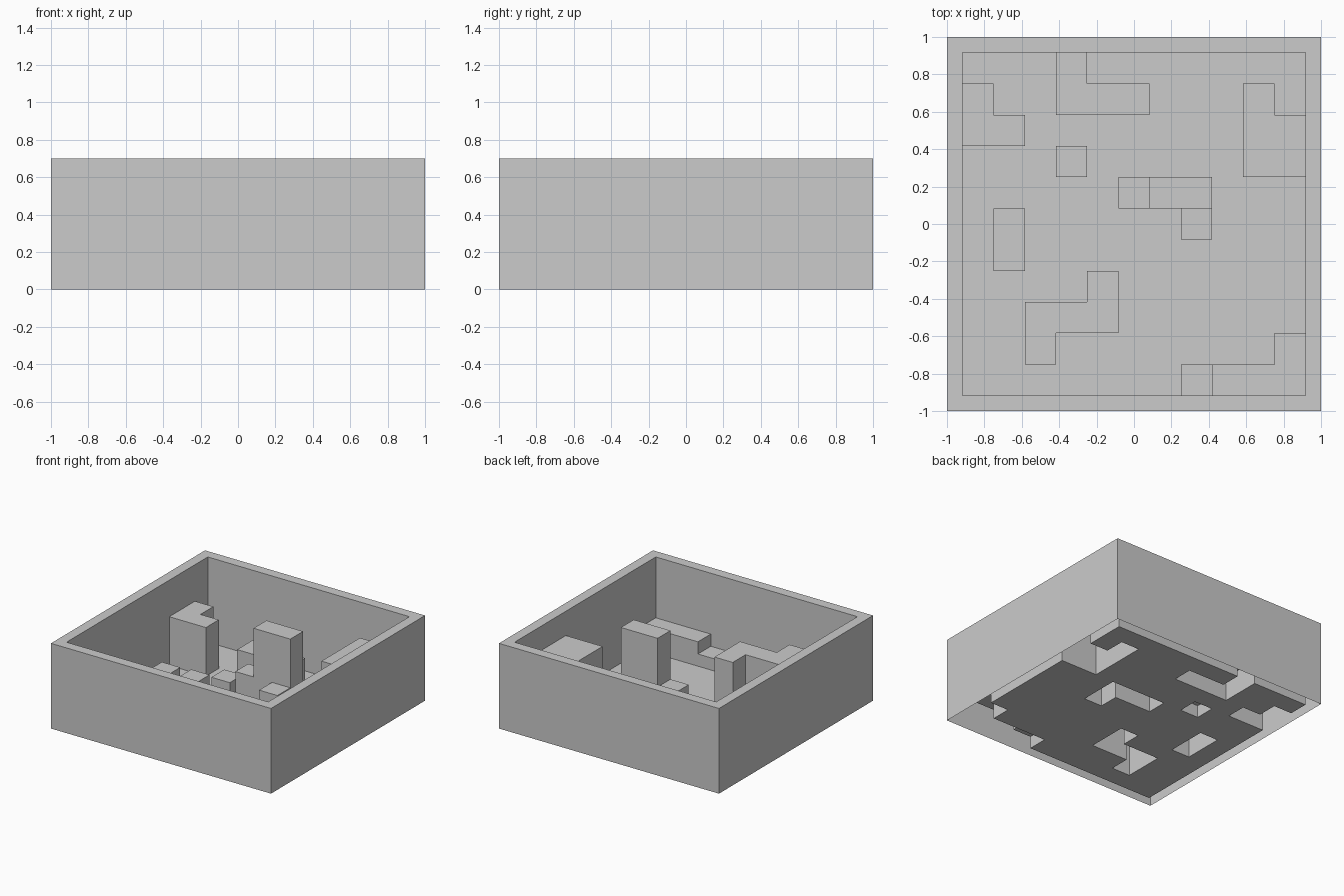
import bpy, bmesh

if "Cube" in bpy.data.objects:
    bpy.data.objects.remove(bpy.data.objects["Cube"])

CELL, RIM_H, N = 1 / 6, 0.7, 11
# grid lines: thin rim cell, 11 full cells, thin rim cell
LINES = [-1] + [(-5.5 + k) * CELL for k in range(N + 1)] + [1]

# raised blocks: height -> cell rectangles (col0, row0, col1, row1), inclusive
BLOCKS = [
    (0.4, [(0, 8, 1, 8), (0, 9, 0, 9)]),                  # left wall corner block
    (0.2, [(3, 9, 5, 9), (3, 10, 3, 10)]),                # back wall block
    (0.5, [(9, 7, 10, 8), (9, 9, 9, 9)]),                 # right wall block
    (0.1, [(3, 7, 3, 7)]),                                # single low block
    (0.3, [(5, 6, 5, 6), (7, 5, 7, 5)]),                  # steps beside the tower
    (0.7, [(6, 6, 7, 6)]),                                # tower
    (0.2, [(1, 4, 1, 5)]),                                # short bar
    (0.4, [(2, 1, 2, 2), (3, 2, 3, 2), (4, 2, 4, 3)]),    # zigzag block
    (0.1, [(7, 0, 7, 0)]),                                # front low step
    (0.2, [(8, 0, 9, 0), (10, 0, 10, 1)]),                # front right corner block
]

# cell heights: floor at 0, rim all round, zero outside
height = {}
for i in range(N + 2):
    for j in range(N + 2):
        edge = i in (0, N + 1) or j in (0, N + 1)
        height[i, j] = RIM_H if edge else 0.0
for h, rects in BLOCKS:
    for c0, r0, c1, r1 in rects:
        for i in range(c0, c1 + 1):
            for j in range(r0, r1 + 1):
                height[i + 1, j + 1] = h

bm = bmesh.new()


def quad(*pts):
    bm.faces.new([bm.verts.new(p) for p in pts])


# tops and floor (open underneath)
for (i, j), z in height.items():
    x0, x1, y0, y1 = LINES[i], LINES[i + 1], LINES[j], LINES[j + 1]
    quad((x0, y0, z), (x1, y0, z), (x1, y1, z), (x0, y1, z))

# vertical skins wherever neighbouring heights differ
for a in range(N + 3):
    for b in range(N + 2):
        p, q0, q1 = LINES[a], LINES[b], LINES[b + 1]
        za, zb = height.get((a - 1, b), 0.0), height.get((a, b), 0.0)
        if za != zb:
            quad((p, q0, zb), (p, q1, zb), (p, q1, za), (p, q0, za))
        za, zb = height.get((b, a - 1), 0.0), height.get((b, a), 0.0)
        if za != zb:
            quad((q0, p, za), (q1, p, za), (q1, p, zb), (q0, p, zb))

bmesh.ops.remove_doubles(bm, verts=bm.verts, dist=1e-4)
mesh = bpy.data.meshes.new("stepped_tray")
bm.to_mesh(mesh)
bm.free()
tray = bpy.data.objects.new("stepped_tray", mesh)
bpy.context.collection.objects.link(tray)
